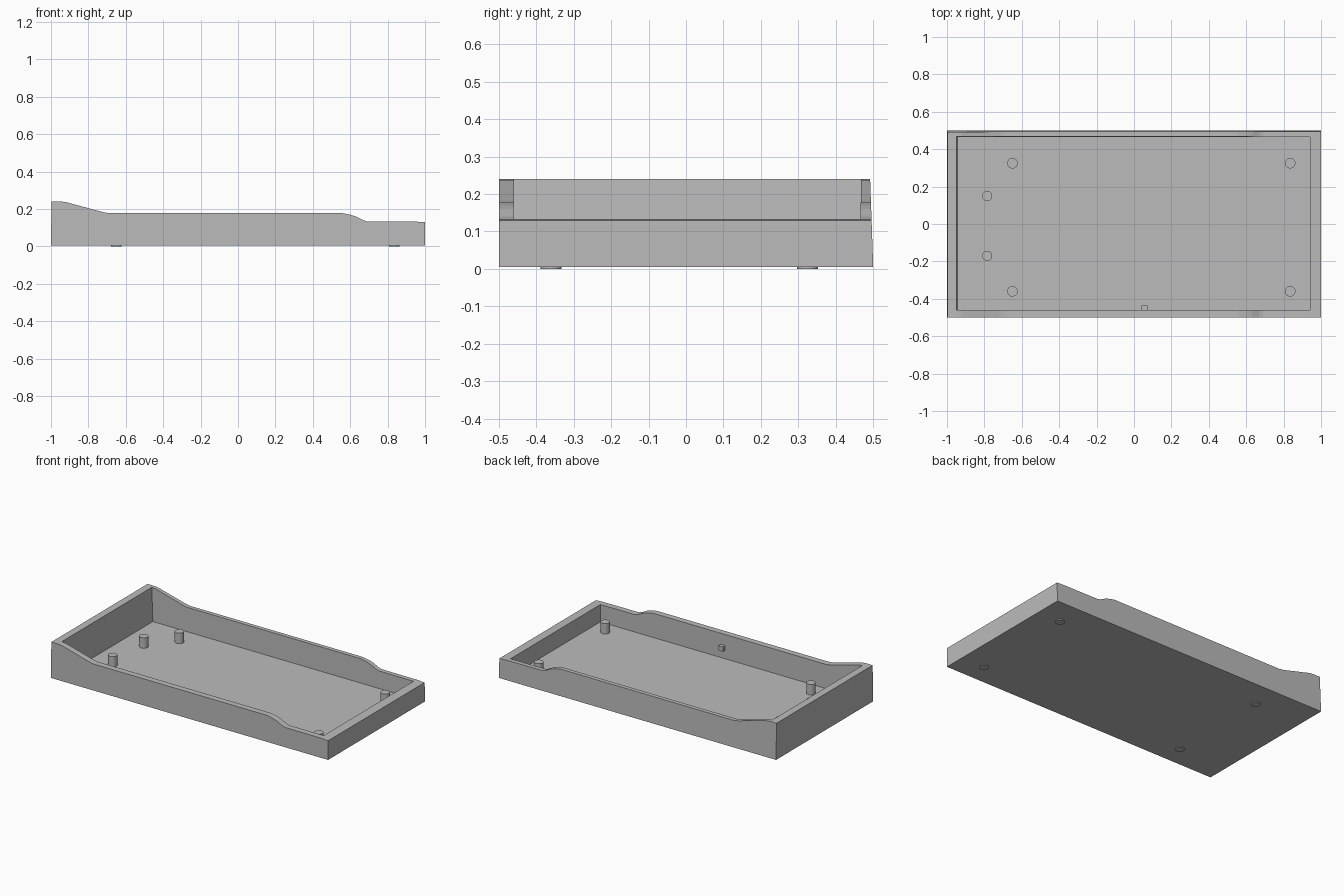
import bpy
import bmesh

cube = bpy.data.objects.get("Cube")
if cube:
    bpy.data.objects.remove(cube, do_unlink=True)

grey = bpy.data.materials.new("grey_plastic")
grey.use_nodes = True
grey.diffuse_color = (0.5, 0.5, 0.5, 1)
grey.node_tree.nodes["Principled BSDF"].inputs["Base Color"].default_value = (0.5, 0.5, 0.5, 1)


def add_object(name, bm):
    bmesh.ops.recalc_face_normals(bm, faces=bm.faces)
    mesh = bpy.data.meshes.new(name)
    bm.to_mesh(mesh)
    bm.free()
    mesh.materials.append(grey)
    obj = bpy.data.objects.new(name, mesh)
    bpy.context.collection.objects.link(obj)
    return obj


def loft(name, first, second):
    """Solid between two matching outlines."""
    bm = bmesh.new()
    a = [bm.verts.new(p) for p in first]
    b = [bm.verts.new(p) for p in second]
    bm.faces.new(a)
    bm.faces.new(b[::-1])
    for i in range(len(a)):
        j = (i + 1) % len(a)
        bm.faces.new((a[i], b[i], b[j], a[j]))
    return add_object(name, bm)


def rectangle(x0, x1, y0, y1, z):
    return [(x0, y0, z), (x1, y0, z), (x1, y1, z), (x0, y1, z)]


def cylinder(name, x, y, radius, z0, z1):
    bm = bmesh.new()
    bmesh.ops.create_cone(bm, cap_ends=True, segments=32, radius1=radius,
                          radius2=radius, depth=z1 - z0)
    bmesh.ops.translate(bm, verts=bm.verts, vec=(x, y, (z0 + z1) / 2))
    obj = add_object(name, bm)
    bpy.ops.object.select_all(action='DESELECT')
    obj.select_set(True)
    bpy.context.view_layer.objects.active = obj
    bpy.ops.object.shade_smooth_by_angle()
    return obj


# Tray body: side profile with a raised left end and a lowered right end
BASE = 0.005
FLOOR = 0.02
profile = [(-1, BASE), (1, BASE), (1, 0.13), (0.94, 0.133), (0.69, 0.134),
           (0.67, 0.14), (0.63, 0.16), (0.6, 0.17), (0.56, 0.178),
           (-0.69, 0.178), (-0.72, 0.183), (-0.92, 0.237), (-0.945, 0.24),
           (-0.997, 0.24)]
# the back wall leans slightly inward
tray = loft("tray", [(x, -0.5, z) for x, z in profile],
            [(x, 0.5 - 0.035 * (z - BASE), z) for x, z in profile])

# Cavity with slightly leaning end wall
cutter = loft("cavity_cutter", rectangle(-0.94, 0.94, -0.46, 0.465, FLOOR),
              rectangle(-0.952, 0.94, -0.46, 0.468, 0.3))
cutter.hide_render = True
cutter.hide_viewport = True
cavity = tray.modifiers.new("cavity", 'BOOLEAN')
cavity.operation = 'DIFFERENCE'
cavity.solver = 'EXACT'
cavity.object = cutter

# Corner posts, each with a shallow foot under the base
for end, x in (("right", -0.65), ("left", 0.835)):
    for side, y in (("front", -0.36), ("back", 0.325)):
        cylinder(f"{side}_{end}_post", x, y, 0.028, FLOOR - 0.005, 0.088)
        cylinder(f"{side}_{end}_foot", x, y, 0.028, 0, BASE + 0.005)

# Extra pair of posts near the raised end
for side, y in (("front", -0.17), ("back", 0.15)):
    cylinder(f"{side}_end_post", -0.785, y, 0.027, FLOOR - 0.005, 0.088)

# Small clip on the inside of the front wall
loft("wall_clip", rectangle(0.04, 0.072, -0.465, -0.436, 0.075),
     rectangle(0.04, 0.072, -0.465, -0.436, 0.105))
